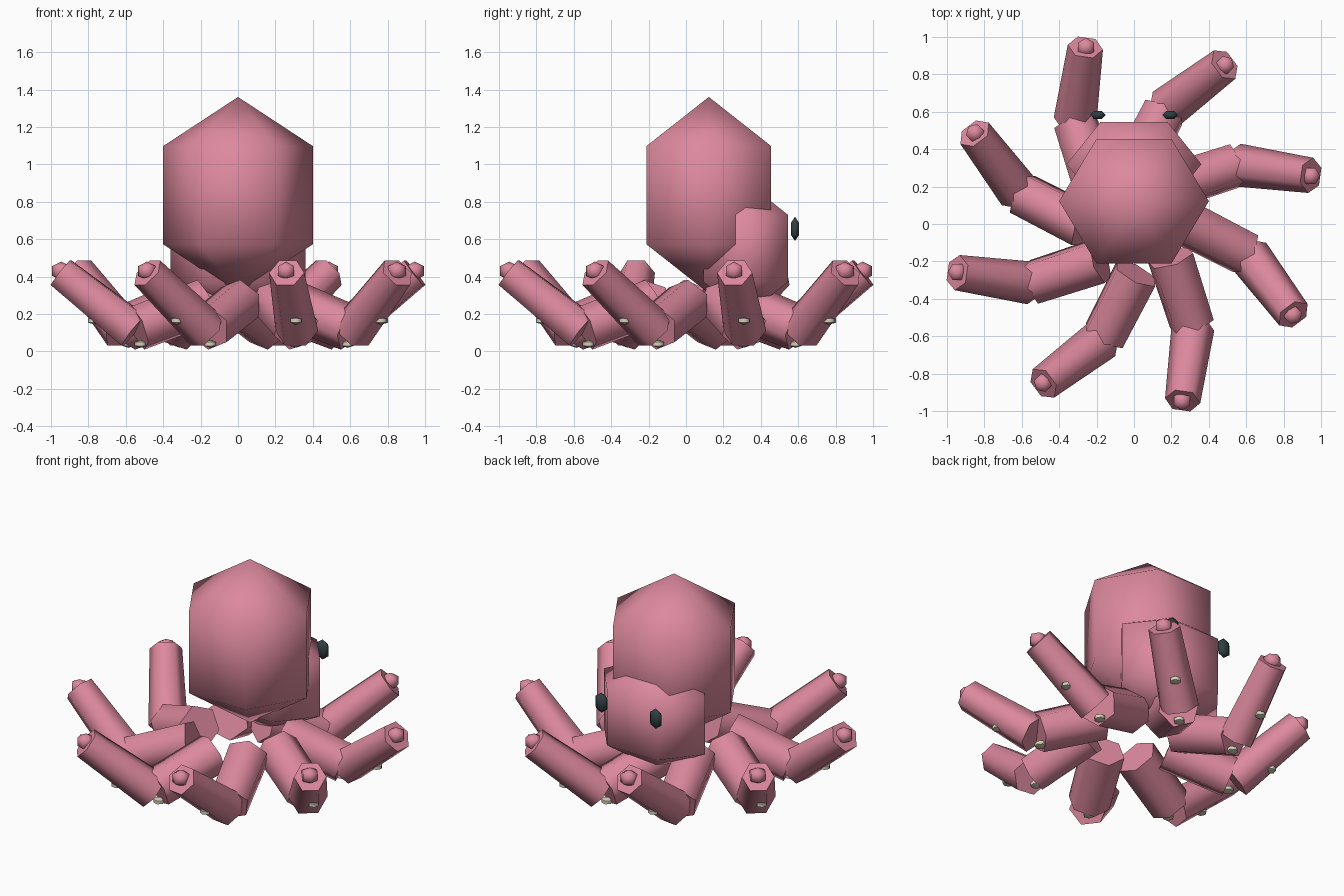
import bpy, bmesh
from math import cos, sin, radians
from mathutils import Vector, Matrix

cube = bpy.data.objects.get("Cube")
if cube:
    bpy.data.objects.remove(cube, do_unlink=True)


def material(name, rgb):
    m = bpy.data.materials.new(name)
    m.use_nodes = True
    m.diffuse_color = (*rgb, 1)
    m.node_tree.nodes["Principled BSDF"].inputs["Base Color"].default_value = (*rgb, 1)
    return m


PINK = material("pink_skin", (0.72, 0.25, 0.34))
DARK = material("dark_eye", (0.03, 0.05, 0.055))
CREAM = material("cream_sucker", (0.68, 0.65, 0.50))
Z = Vector((0, 0, 1))
SIDES = 6


def loft(name, rings, u, v, mat, roll=0):
    """Six-sided rings (centre, radius) spanned by u and v, joined in order."""
    bm = bmesh.new()
    loops = []
    for centre, r in rings:
        angles = [radians(roll + 360 * k / SIDES) for k in range(SIDES)]
        loops.append([bm.verts.new(centre + r * (u * cos(a) + v * sin(a))) for a in angles])
    for a, b in zip(loops, loops[1:]):
        for k in range(SIDES):
            n = (k + 1) % SIDES
            bm.faces.new((a[k], a[n], b[n], b[k]))
    bm.faces.new(loops[0][::-1])
    bm.faces.new(loops[-1])
    # Collapse zero-radius rings into poles
    bmesh.ops.remove_doubles(bm, verts=bm.verts[:], dist=1e-5)
    bmesh.ops.recalc_face_normals(bm, faces=bm.faces[:])
    mesh = bpy.data.meshes.new(name)
    bm.to_mesh(mesh)
    bm.free()
    mesh.materials.append(mat)
    mesh.shade_smooth()
    mesh.set_sharp_from_angle(angle=radians(65))
    obj = bpy.data.objects.new(name, mesh)
    bpy.context.collection.objects.link(obj)
    return obj


def ball(name, centre, rx, ry, rz, mat):
    """Hexagonal ball: two equal rings and a pole at each end."""
    c = Vector(centre)
    rings = [(c + Z * rz * h, r) for h, r in ((-1, 0), (-0.5, 1), (0.5, 1), (1, 0))]
    return loft(name, rings, Vector((rx, 0, 0)), Vector((0, ry, 0)), mat)


def limb(name, start, end, r0, r1, roll):
    """Tapered six-sided arm segment."""
    a, b = Vector(start), Vector(end)
    side = Z.cross(b - a).normalized()
    up = (b - a).cross(side).normalized()
    return loft(name, [(a, r0), (b, r1)], side, up, PINK, roll)


# Mantle, face and eyes
ball("mantle", (0, 0.122, 0.835), 0.40, 0.385, 0.525, PINK)
ball("face", (0, 0.32, 0.55), 0.36, 0.26, 0.36, PINK)
for side, label in ((1, "left"), (-1, "right")):
    ball(label + "_eye", (side * 0.193, 0.583, 0.655), 0.042, 0.025, 0.065, DARK)

# Eight identical arms in a ring
for i in range(8):
    parts = [
        limb("inner_arm", (0.18, 0.195, 0.263), (0.535, 0.31, 0.125), 0.13, 0.125, 20),
        limb("outer_arm", (0.555, 0.315, 0.11), (0.945, 0.26, 0.42), 0.115, 0.095, 0),
        ball("arm_tip", (0.945, 0.257, 0.43), 0.05, 0.05, 0.05, PINK),
        ball("outer_sucker", (0.77, 0.31, 0.165), 0.033, 0.033, 0.021, CREAM),
        ball("inner_sucker", (0.52, 0.31, 0.04), 0.033, 0.033, 0.021, CREAM),
    ]
    for part in parts:
        part.name = f"{part.name.split('.')[0]}_{i + 1}"
        part.matrix_world = Matrix.Rotation(radians(45 * i), 4, "Z")
